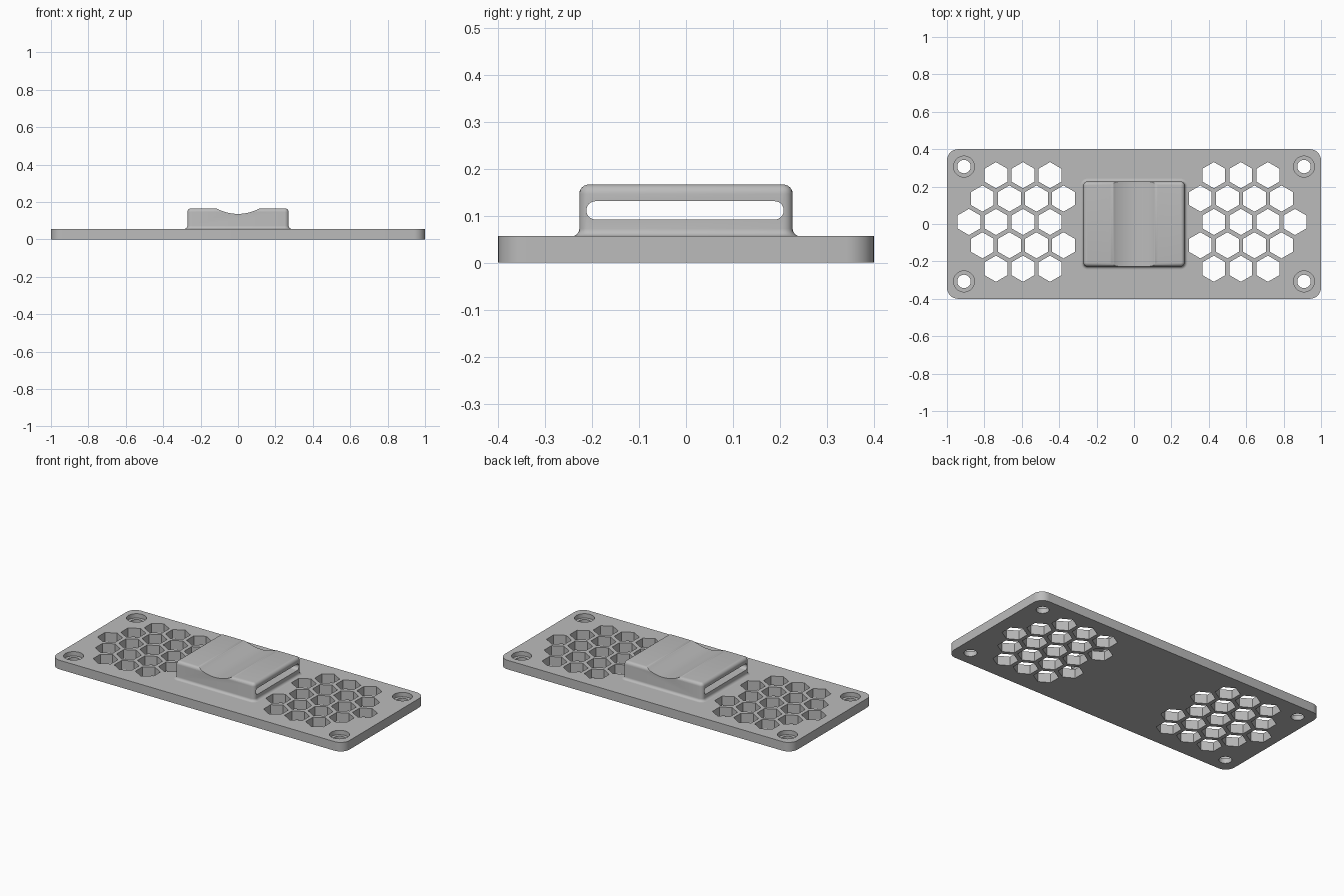
import bpy, bmesh, math

cube = bpy.data.objects.get("Cube")
if cube:
    bpy.data.objects.remove(cube, do_unlink=True)

grey = bpy.data.materials.new("matte grey")
grey.use_nodes = True
grey.diffuse_color = (0.5, 0.5, 0.5, 1)
grey.node_tree.nodes["Principled BSDF"].inputs["Base Color"].default_value = (0.5, 0.5, 0.5, 1)

PLATE_TOP = 0.056
BLOCK_TOP = 0.166


def rounded_rect(hx, hy, r, steps=8):
    """Outline of a rounded rectangle, counter-clockwise."""
    pts = []
    for i, (sx, sy) in enumerate(((1, 1), (-1, 1), (-1, -1), (1, -1))):
        for k in range(steps + 1):
            a = math.pi / 2 * (i + k / steps)
            pts.append((sx * (hx - r) + r * math.cos(a), sy * (hy - r) + r * math.sin(a)))
    return pts


def polygon(cx, cy, r, n, turn=0.0):
    return [(cx + r * math.cos(turn + math.tau * k / n),
             cy + r * math.sin(turn + math.tau * k / n)) for k in range(n)]


def loft(bm, rings):
    """Skin matching closed rings of 3D points and cap both ends."""
    loops = [[bm.verts.new(p) for p in ring] for ring in rings]
    n = len(loops[0])
    for a, b in zip(loops, loops[1:]):
        for i in range(n):
            j = (i + 1) % n
            bm.faces.new((a[i], a[j], b[j], b[i]))
    bm.faces.new(loops[0][::-1])
    bm.faces.new(loops[-1])


def prism(bm, outline, z0, z1):
    loft(bm, [[(x, y, z) for x, y in outline] for z in (z0, z1)])


def make_object(name, bm):
    bmesh.ops.recalc_face_normals(bm, faces=bm.faces)
    mesh = bpy.data.meshes.new(name)
    bm.to_mesh(mesh)
    bm.free()
    mesh.materials.append(grey)
    obj = bpy.data.objects.new(name, mesh)
    bpy.context.collection.objects.link(obj)
    return obj


def activate(obj):
    bpy.ops.object.select_all(action="DESELECT")
    obj.select_set(True)
    bpy.context.view_layer.objects.active = obj


def cut(obj, bm):
    """Subtract the shapes in bm from obj."""
    cutter = make_object("cutter", bm)
    cutter.hide_render = True
    mod = obj.modifiers.new("cut", "BOOLEAN")
    mod.operation, mod.solver, mod.object = "DIFFERENCE", "EXACT", cutter
    activate(obj)
    bpy.ops.object.modifier_apply(modifier=mod.name)
    bpy.data.objects.remove(cutter, do_unlink=True)


def smooth(obj):
    activate(obj)
    bpy.ops.object.shade_smooth_by_angle(angle=math.radians(30))


# Base plate with rounded corners
bm = bmesh.new()
prism(bm, rounded_rect(1.0, 0.4, 0.06), 0, PLATE_TOP)
plate = make_object("base_plate", bm)

# Honeycomb vents and screw holes
bm = bmesh.new()
pitch, row_step = 0.1445, 0.125
for side in (-1, 1):
    for row in range(-2, 3):
        start = 0.366 if row % 2 else 0.438
        for col in range(3 if abs(row) == 2 else 4):
            x = side * (start + col * pitch) - 0.011
            prism(bm, polygon(x, 0.011 + row * row_step, 0.07, 6, math.pi / 6), -0.1, 0.2)
    for sy in (-1, 1):
        prism(bm, polygon(side * 0.909, sy * 0.307, 0.036, 32), -0.1, 0.2)
cut(plate, bm)

# Counterbores for the screw heads
bm = bmesh.new()
for sx in (-1, 1):
    for sy in (-1, 1):
        prism(bm, polygon(sx * 0.909, sy * 0.307, 0.056, 32), PLATE_TOP - 0.027, 0.2)
cut(plate, bm)
smooth(plate)

# Strap block: flared foot, straight wall, rounded top edge
foot, edge = 0.016, 0.02
section = [(foot, PLATE_TOP - 0.01)]
for k in range(7):
    a = math.pi / 2 * k / 6
    section.append((foot * (1 - math.sin(a)), PLATE_TOP + foot * (1 - math.cos(a))))
for k in range(7):
    a = math.pi / 2 * k / 6
    section.append((edge * (math.cos(a) - 1), BLOCK_TOP - edge * (1 - math.sin(a))))
bm = bmesh.new()
loft(bm, [[(x, y, z) for x, y in rounded_rect(0.271 + d, 0.227 + d, 0.022 + d, 5)]
          for d, z in section])
block = make_object("strap_block", bm)

# Long slot running through the block from side to side
bm = bmesh.new()
outline = rounded_rect(0.21, 0.0195, 0.0194)
loft(bm, [[(x, y - 0.002, z + 0.111) for y, z in outline] for x in (-0.5, 0.5)])
cut(block, bm)

# Saddle hollow: a wide arc blended into the flat top by two small arcs
big, small, half, low = 0.24, 0.075, 0.132, 0.136
swing = math.asin(half / (big + small))
right = []
for k in range(13):
    a = swing * k / 12
    right.append((big * math.sin(a), low + big * (1 - math.cos(a))))
for k in range(1, 7):
    a = swing * (1 - k / 6)
    right.append((half - small * math.sin(a), BLOCK_TOP - small * (1 - math.cos(a))))
right.append((half, 0.25))
profile = [(-x, z) for x, z in right[:0:-1]] + right
bm = bmesh.new()
loft(bm, [[(x, y, z) for x, z in profile] for y in (-0.4, 0.4)])
cut(block, bm)
smooth(block)
